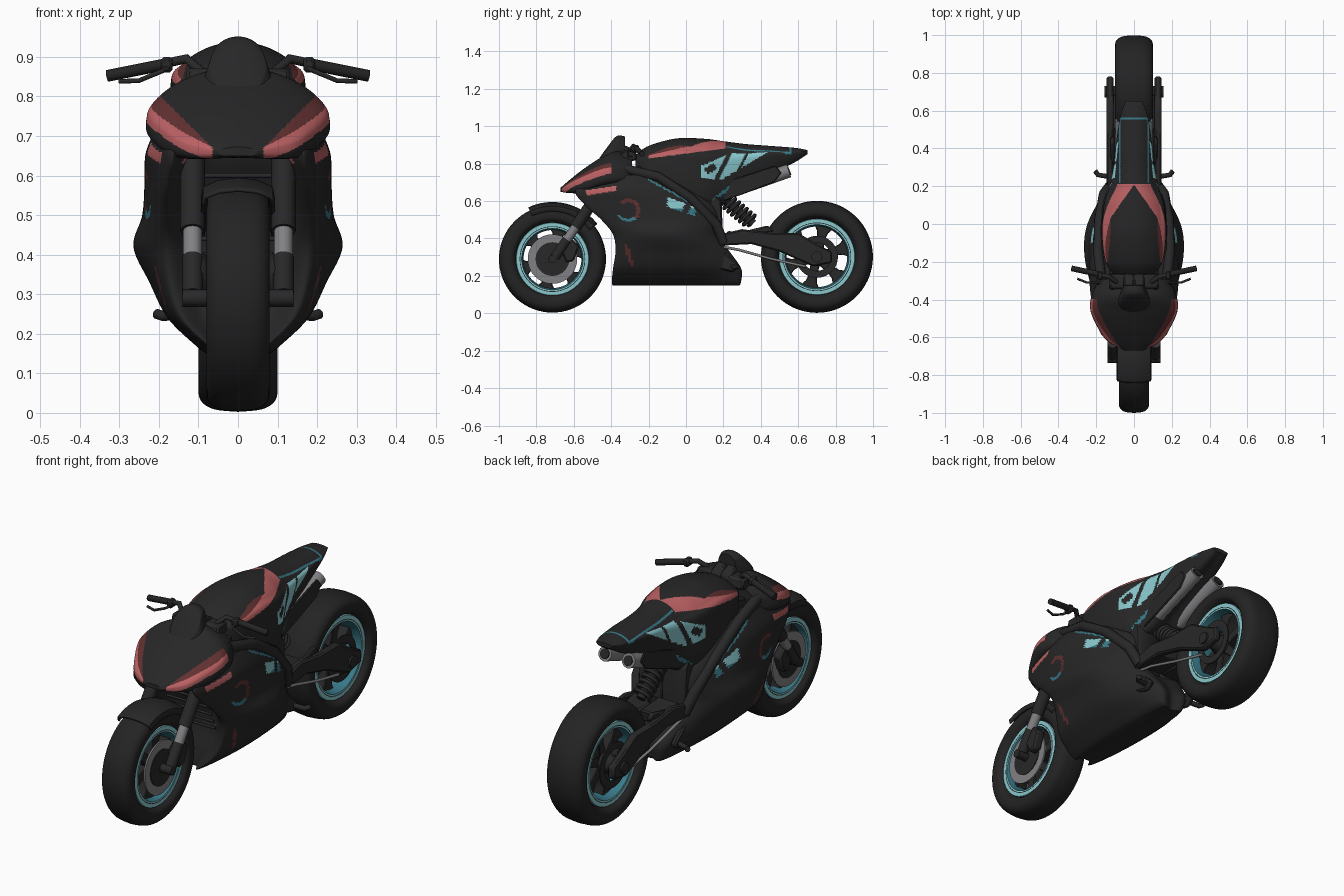
import bpy, bmesh, math
from mathutils import Vector

if "Cube" in bpy.data.objects:
    bpy.data.objects.remove(bpy.data.objects["Cube"])


def material(name, r, g, b):
    m = bpy.data.materials.new(name)
    m.use_nodes = True
    m.diffuse_color = (r, g, b, 1)
    m.node_tree.nodes["Principled BSDF"].inputs["Base Color"].default_value = (r, g, b, 1)
    return m


black = material("body black", .02, .02, .02)
rubber = material("tyre rubber", .017, .017, .017)
metal = material("dark metal", .021, .021, .022)
grey = material("steel grey", .22, .22, .23)
red = material("accent red", .5, .12, .125)
dark_red = material("deep red", .12, .03, .03)
cyan = material("light cyan", .25, .58, .62)
teal = material("deep teal", .04, .19, .25)
PAINTS = [black, red, dark_red, cyan, teal]


def finish(name, mesh, mats, mirror=False, bevel=0, thick=0):
    """Add a mesh to the scene with its modifiers and shading."""
    ob = bpy.data.objects.new(name, mesh)
    bpy.context.collection.objects.link(ob)
    for m in mats:
        mesh.materials.append(m)
    bpy.ops.object.select_all(action='DESELECT')
    ob.select_set(True)
    bpy.context.view_layer.objects.active = ob
    bpy.ops.object.shade_smooth_by_angle(angle=math.radians(40))
    if thick:
        ob.modifiers.new("Solidify", 'SOLIDIFY').thickness = thick
    if bevel:
        ob.modifiers.new("Bevel", 'BEVEL').width = bevel
    if mirror:
        ob.modifiers.new("Mirror", 'MIRROR')


def build(name, verts, faces, mats, paint=None, **kw):
    bm = bmesh.new()
    vs = [bm.verts.new(v) for v in verts]
    for f in faces:
        bm.faces.new([vs[i] for i in f])
    bmesh.ops.recalc_face_normals(bm, faces=bm.faces)
    if paint:
        for f in bm.faces:
            c = f.calc_center_median()
            f.material_index = paint(abs(c.x), c.y, c.z)
    mesh = bpy.data.meshes.new(name)
    bm.to_mesh(mesh)
    bm.free()
    finish(name, mesh, mats, **kw)


def flip(p):
    return Vector((-p[0], p[1], p[2]))


def smooth(points, n, symmetric=False):
    """Catmull-Rom curve through points."""
    p = [Vector(q) for q in points]
    p = [flip(p[1]) if symmetric else p[0]] + p + [flip(p[-2]) if symmetric else p[-1]]
    out = []
    for a, b, c, d in zip(p, p[1:], p[2:], p[3:]):
        for i in range(n):
            t = i / n
            out.append((2*b + (c-a)*t + (2*a-5*b+4*c-d)*t*t + (3*b-a-3*c+d)*t**3) / 2)
    return out + [p[-2]]


def loft(name, halves, paint=None, n=10):
    """Closed symmetric body through half cross-sections."""
    rows = [smooth(h, n, True) for h in halves]
    rows = list(zip(*[smooth(col, n) for col in zip(*rows)]))
    rings = [list(r) + [flip(p) for p in r[-2:0:-1]] for r in rows]
    k = len(rings[0])
    faces = [(i*k+j, i*k+(j+1) % k, (i+1)*k+(j+1) % k, (i+1)*k+j)
             for i in range(len(rings)-1) for j in range(k)]
    faces += [range(k), range((len(rings)-1)*k, len(rings)*k)]
    build(name, [v for r in rings for v in r], faces, PAINTS, paint)


def arch(y, top, w, side, low, xlow):
    d = top - side
    return [(0, y, top), (w*.45, y, top-d*.13), (w*.82, y, top-d*.5),
            (w, y, side), (xlow, y, low), (0, y, low)]


def lathe(name, profile, centre, mats, paint=None, a0=0, a1=360, n=72, **kw):
    """Spin an (x, radius) profile about the axle through centre (y, z)."""
    k, verts = len(profile), []
    m = n if a1 - a0 == 360 else n + 1
    for i in range(m):
        a = math.radians(a0 + (a1-a0) * i / n)
        verts += [(x, centre[0]+r*math.cos(a), centre[1]+r*math.sin(a)) for x, r in profile]
    faces = [(i*k+j, i*k+j+1, (i+1) % m*k+j+1, (i+1) % m*k+j) for i in range(n) for j in range(k-1)]
    build(name, verts, faces, mats, paint, **kw)


def tube(name, points, r, mat, mirror=True):
    cu = bpy.data.curves.new(name, 'CURVE')
    cu.dimensions, cu.bevel_depth, cu.use_fill_caps = '3D', r, True
    sp = cu.splines.new('POLY')
    sp.points.add(len(points) - 1)
    for q, p in zip(sp.points, points):
        q.co = (*p, 1)
    tmp = bpy.data.objects.new(name, cu)
    bpy.context.collection.objects.link(tmp)
    mesh = bpy.data.meshes.new_from_object(tmp.evaluated_get(bpy.context.evaluated_depsgraph_get()))
    bpy.data.objects.remove(tmp)
    mesh.materials.clear()
    finish(name, mesh, [mat], mirror)


def plate(name, outline, x0, x1, mat, mirror=True, bevel=.008):
    """Extrude a (y, z) outline from x0 to x1."""
    k = len(outline)
    verts = [(x, y, z) for x in (x0, x1) for y, z in outline]
    faces = [range(k), range(k, 2*k)] + [(i, (i+1) % k, k+(i+1) % k, k+i) for i in range(k)]
    build(name, verts, faces, [mat], mirror=mirror, bevel=bevel)


# Wheels: tyre, coloured rim, hub, flared spokes
def wheel(tag, c, w, s):
    half = [(.6, .195), (.93, .215), (1, .24), (.92, .267), (.6, .286), (0, .292)]
    pts = smooth([(x*w, r*s, 0) for x, r in half], 4)
    prof = [(p.x, p.y) for p in pts]
    lathe(tag + "_tyre", prof + [(-x, r) for x, r in prof[-2::-1]], c, [rubber])
    rim = [(.6, .2), (.76, .197), (.76, .179), (.75, .179), (.75, .175), (.76, .175), (.76, .168), (.5, .162), (.1, .158)]
    rim = [(x*w, r*s) for x, r in rim]

    def rim_paint(x, y, z):
        r = math.hypot(y-c[0], z-c[1]) / s
        return 2 if .176 < r < .178 else 0 if r > .167 else 1
    lathe(tag + "_rim", rim + [(-x, r) for x, r in rim[::-1]], c, [cyan, teal, metal], rim_paint)
    lathe(tag + "_hub", [(-w, 0), (-w, .03), (-.5*w, .05), (.5*w, .05), (w, .03), (w, 0)], c, [metal], n=32)
    for i in range(6):
        a = math.tau * i / 6 + .3
        u, v = Vector((math.cos(a), math.sin(a))), Vector((-math.sin(a), math.cos(a)))
        o = Vector(c)
        arm = [(.03, .026), (.1, .022), (.135, .03), (.163*s, .052)]
        plate(tag + "_spoke", [o+u*r+v*t for r, t in arm] + [o+u*r-v*t for r, t in arm[::-1]],
              -.35*w, .35*w, metal, False, .004)


FRONT, REAR = (-.714, .29), (.70, .302)
wheel("front", FRONT, .08, .98)
wheel("rear", REAR, .1, 1.025)
for sx in (-1, 1):
    lathe("front_brake_disc", [(sx*x, r) for x, r in
          ((.066, .08), (.074, .08), (.074, .132), (.066, .132), (.066, .08))], FRONT, [grey])
    lathe("disc_carrier", [(sx*.068, .02), (sx*.08, .03), (sx*.077, .09), (sx*.068, .09)], FRONT, [metal])
    lathe("rear_disc", [(sx*x, r) for x, r in
          ((.084, .075), (.09, .075), (.09, .112), (.084, .112), (.084, .075))], REAR, [metal])
    tube("axle_end", [(sx*.08, *FRONT), (sx*.14, *FRONT)], .022, metal, False)

# Front fender and fork
lathe("front_fender", [(-.093, .255), (-.088, .282), (-.05, .299), (0, .305), (.05, .299), (.088, .282), (.093, .255)],
      FRONT, [black], a0=38, a1=115, n=30, thick=.008)
fork = lambda t: (.115, -.70 + .32*t, .30 + .47*t)
tube("fork_lower", [fork(0), fork(.2)], .026, metal)
tube("fork_slider", [fork(.16), fork(.36)], .024, grey)
tube("fork_upper", [fork(.34), fork(1.05)], .031, metal)
plate("front_caliper", [(-.68, .36), (-.62, .41), (-.57, .36), (-.6, .28), (-.64, .27)], .08, .125, metal)
plate("fork_clamp", [(-.42, .68), (-.36, .72), (-.38, .76), (-.44, .72)], 0, .15, metal)


# Lower fairing, engine cover and radiator opening: horizontal sections
def fairing_row(z, yrad, yf, yb, xin, xf, xm, xb):
    return [(0, yrad, z), (xin, yrad, z), (xf, yf, z), (xm, yf*.65+yb*.35, z),
            (xm*.96, yf*.3+yb*.7, z), (xb, yb, z), (0, yb, z)]


def fairing_paint(x, y, z):
    r = math.hypot(y+.31, z-.55)
    if x < .1:
        return 0
    if -.53 < y < -.37 and 0 < z - .63 - .16*(y+.52) < .03:
        return 1
    if .045 < r < .064 and y + .31 + z - .55 > 0:
        return 2
    if .045 < r < .06 and z < .53 and y > -.36:
        return 4
    if abs(y + .305 + .3*(z-.31)) < .01 and .25 < z < .37:
        return 2
    if abs(z - .575 + .35*(y+.04)) < .026 and -.1 < y < .05 and abs(y - .01 - .4*(z-.575)) > .018:
        return 3 if z > .56 else 4
    return 4 if abs(z - .66 + .55*(y+.1)) < .005 and -.2 < y < .05 else 0


loft("side_fairing", [fairing_row(*r) for r in (
    (.148, -.36, -.38, .27, .02, .05, .075, .05),
    (.17, -.36, -.385, .28, .04, .08, .105, .07),
    (.24, -.35, -.38, .28, .08, .15, .175, .09),
    (.33, -.33, -.37, .22, .1, .18, .22, .12),
    (.42, -.33, -.385, .16, .1, .19, .258, .14),
    (.5, -.36, -.45, .165, .11, .19, .238, .14),
    (.58, -.4, -.54, .13, .11, .18, .232, .14),
    (.66, -.44, -.59, .03, .1, .165, .228, .15),
    (.74, -.42, -.48, -.07, .09, .17, .195, .13))], fairing_paint, n=16)
for i in range(7):
    z = .36 + i * .04
    tube("radiator_slat", [(-.12, -.35 - i*.014, z), (.12, -.35 - i*.014, z)], .006, metal, False)


# Nose cowl and windscreen
def cowl_paint(x, y, z):
    slope = (z - .665 - .5*(y+.66) + z - .64 - .6*(x-.06)) / 2
    if x < .065 or y > -.4:
        return 0
    if -.02 < slope < .018:
        return 1
    return 2 if .018 < slope < .052 and x > .075 + (z-.68) else 0


loft("nose_cowl", [arch(*r) for r in (
    (-.67, .672, .05, .66, .65, .04), (-.62, .715, .14, .68, .645, .12),
    (-.55, .77, .19, .71, .65, .165), (-.46, .83, .228, .747, .68, .2),
    (-.38, .872, .22, .76, .695, .2), (-.29, .85, .18, .76, .7, .16))], cowl_paint, n=18)
loft("windscreen", [arch(*r) for r in (
    (-.47, .82, .05, .81, .79, .05), (-.42, .89, .075, .865, .82, .08),
    (-.37, .948, .06, .915, .85, .07), (-.325, .945, .045, .915, .86, .05))], n=6)
plate("instrument_panel", [(-.34, .84), (-.33, .9), (-.27, .87), (-.26, .83)], 0, .055, metal)


# Tank, seat and tail in one body
def tank_paint(x, y, z):
    low = .828 + .13*(y+.2)
    if -.2 < y < .21 and z > low:
        if z < low + .02 + .25*(y+.2) and x > .125 - .7*max(0, y-.03) or y > .185 and x > .03:
            return 2 if y < .03 and z > low + .016 + .1*(y+.2) else 1
        return 0
    # Angled shards along the tail flank
    slant = y - .5*(z-.8)
    panel = z < .84 + .45*(y-.2) and .72 + .6*max(0, y-.2) < z < .876 and .08 < y < .52
    slot = abs(slant-.205) < .013 or abs(slant-.3) < .008
    diamond = abs(slant-.145)*.8 + abs(z-.772) < .03
    if panel and not (slot or diamond) and (z < .845 or x > .106 - .1*(y-.2)):
        return 3 if x > .03 else 0
    if .215 < y < .565 and z > .85 and (.072 < x < .08 or (y > .555 and x < .08)):
        return 4
    return 4 if abs(z - .61 - .75*(y-.15)) < .01 and .14 < y < .27 and x > .04 else 0


loft("tank_and_tail", [arch(*r) for r in (
    (-.27, .845, .1, .80, .74, .08), (-.2, .895, .15, .82, .68, .13),
    (-.05, .935, .17, .83, .64, .15), (.1, .933, .16, .815, .6, .14),
    (.2, .92, .13, .805, .6, .1), (.32, .905, .105, .82, .68, .07),
    (.45, .895, .092, .84, .75, .06), (.58, .885, .07, .855, .81, .045),
    (.65, .873, .045, .865, .852, .03))], tank_paint, n=21)

# Frame core and spars
plate("frame_core", [(-.32, .5), (-.34, .76), (-.2, .8), (.12, .68), (.19, .6), (.2, .36), (.1, .3)], 0, .13, black)
tube("frame_spar", [(.17, -.32, .77), (.19, -.15, .73), (.185, .02, .62), (.16, .16, .48), (.13, .2, .38)], .026, metal)

# Swingarm, shock and linkage rods
plate("swingarm", [(.15, .36), (.17, .42), (.3, .45), (.45, .43), (.6, .43), (.7, .37), (.78, .33),
                   (.78, .27), (.68, .25), (.5, .33), (.35, .37)], .108, .145, metal)
plate("swingarm_bridge", [(.2, .37), (.22, .44), (.37, .43), (.36, .37)], 0, .12, metal)
plate("swingarm_brace", [(.27, .43), (.44, .47), (.47, .44), (.3, .41)], .1, .125, metal)
tube("rear_axle", [(-.155, *REAR), (.155, *REAR)], .03, metal, False)
a, b = Vector((0, .17, .64)), Vector((0, .36, .48))
tube("shock_body", [a, b], .022, metal, False)
axis = (b - a).normalized()
side = axis.cross(Vector((1, 0, 0)))
tube("shock_spring", [a.lerp(b, .2 + .75*i/96) + .04*(math.cos(i*.45)*side + math.sin(i*.45)*Vector((1, 0, 0)))
                      for i in range(97)], .009, metal, False)
tube("linkage_rod", [(.12, .17, .36), (.125, .28, .34), (.12, .46, .29), (.11, .64, .25)], .007, grey)
tube("chain_run", [(.1, .2, .4), (.1, .68, .36)], .008, metal)

# Foot pegs and their brackets
plate("peg_bracket", [(.1, .3), (.16, .36), (.26, .28), (.29, .25), (.25, .22), (.16, .24)], .11, .14, metal)
tube("foot_peg", [(.13, .25, .25), (.19, .26, .245), (.205, .28, .25)], .013, metal)

# Twin exhausts under the tail, with outer shields
tube("exhaust_link", [(.06, .1, .56), (.07, .2, .62), (.065, .28, .665)], .025, metal)
tube("muffler", [(.065, .26, .66), (.065, .46, .73), (.065, .55, .762)], .036, grey)
tube("muffler_bore", [(.065, .54, .758), (.065, .555, .764)], .024, black)
plate("muffler_shield", [(.2, .6), (.2, .7), (.48, .79), (.51, .75), (.47, .7), (.3, .635)], .098, .108, black, bevel=.004)

# Handlebars, grips and levers
tube("handlebar", [(.09, -.31, .86), (.13, -.28, .895), (.2, -.265, .88)], .012, metal)
tube("grip", [(.19, -.265, .88), (.33, -.235, .852)], .015, rubber)
tube("lever", [(.17, -.28, .875), (.19, -.31, .865), (.25, -.31, .84), (.3, -.29, .838)], .006, metal)
plate("switch_block", [(-.295, .86), (-.295, .9), (-.25, .9), (-.25, .86)], .165, .195, metal)
plate("top_clamp", [(-.36, .8), (-.34, .87), (-.27, .87), (-.26, .82)], 0, .13, metal)
